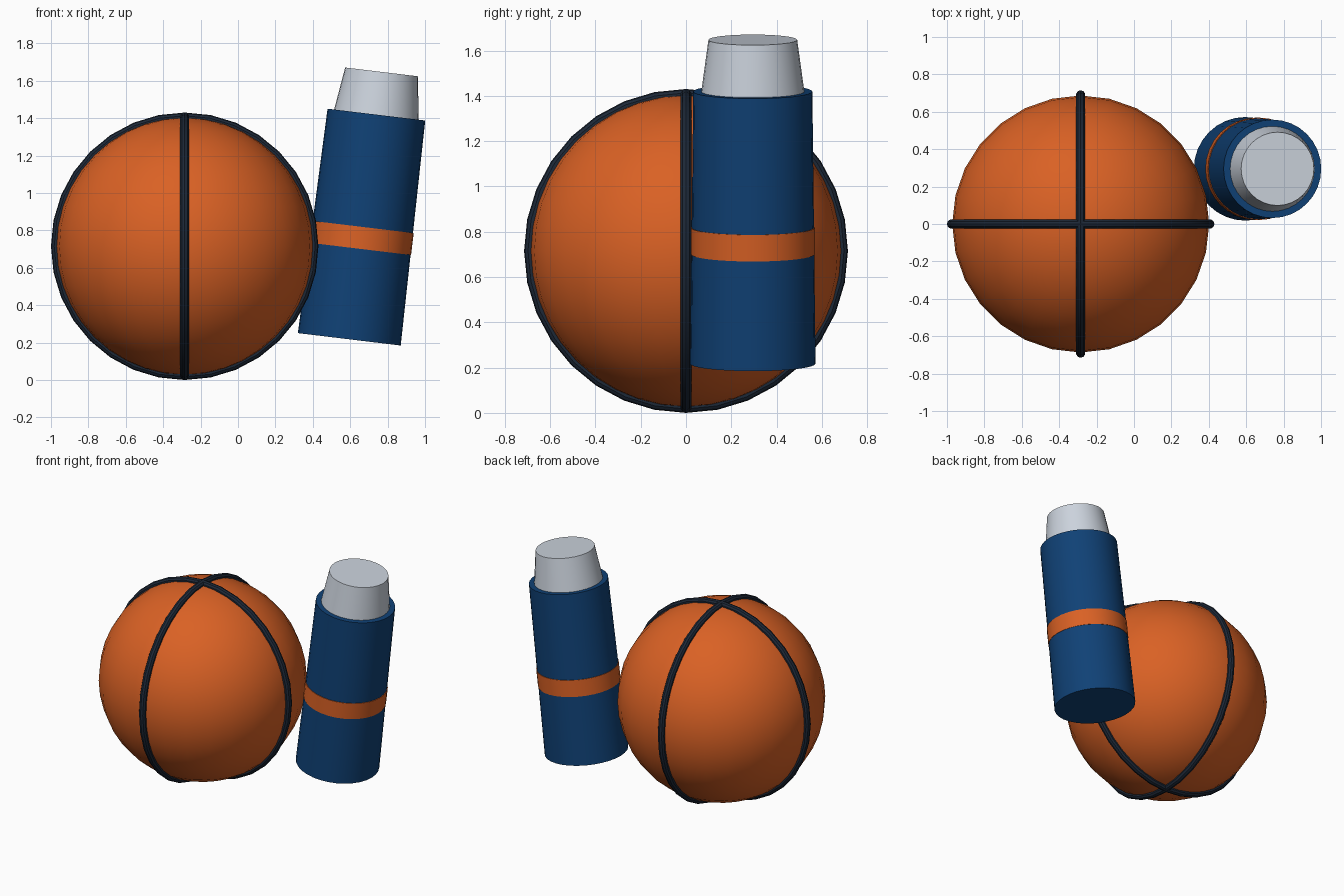
import bpy
import math
from mathutils import Matrix, Vector

cube = bpy.data.objects.get("Cube")
if cube:
    bpy.data.objects.remove(cube, do_unlink=True)


def material(name, rgb):
    m = bpy.data.materials.new(name)
    m.use_nodes = True
    m.diffuse_color = (*rgb, 1)
    bsdf = next(n for n in m.node_tree.nodes if n.type == 'BSDF_PRINCIPLED')
    bsdf.inputs["Base Color"].default_value = (*rgb, 1)
    return m


orange = material("orange", (0.70, 0.12, 0.018))
navy = material("seam navy", (0.012, 0.021, 0.038))
blue = material("bottle blue", (0.005, 0.053, 0.18))
silver = material("cap silver", (0.60, 0.65, 0.72))


def finish(name, mat):
    obj = bpy.context.object
    obj.name = name
    obj.data.materials.append(mat)
    bpy.ops.object.shade_smooth_by_angle(angle=math.radians(35))
    return obj


# Ball with two crossing upright seams
BALL = Vector((-0.285, 0, 0.715))
bpy.ops.mesh.primitive_uv_sphere_add(segments=28, ring_count=20, radius=0.687, location=BALL)
finish("ball", orange)

for name, rotation in (("seam_across", (math.pi / 2, 0, 0)),
                       ("seam_front_back", (0, math.pi / 2, 0))):
    bpy.ops.mesh.primitive_torus_add(major_segments=32, minor_segments=10, major_radius=0.69,
                                     minor_radius=0.025, location=BALL, rotation=rotation)
    finish(name, navy)

# Leaning bottle: parts are stacked along its tilted axis
TILT = 0.12
BASE = Vector((0.595, 0.295, 0.2175))
AXIS = Matrix.Rotation(TILT, 3, 'Y') @ Vector((0, 0, 1))


def bottle_part(name, mat, low, high, r_low, r_high):
    bpy.ops.mesh.primitive_cone_add(vertices=32, radius1=r_low, radius2=r_high, depth=high - low,
                                    location=BASE + AXIS * (low + high) / 2,
                                    rotation=(0, TILT, 0))
    finish(name, mat)


bottle_part("bottle_body", blue, 0, 1.21, 0.277, 0.263)
bottle_part("bottle_band", orange, 0.487, 0.605, 0.274, 0.274)
bottle_part("bottle_cap", silver, 1.20, 1.44, 0.229, 0.196)
